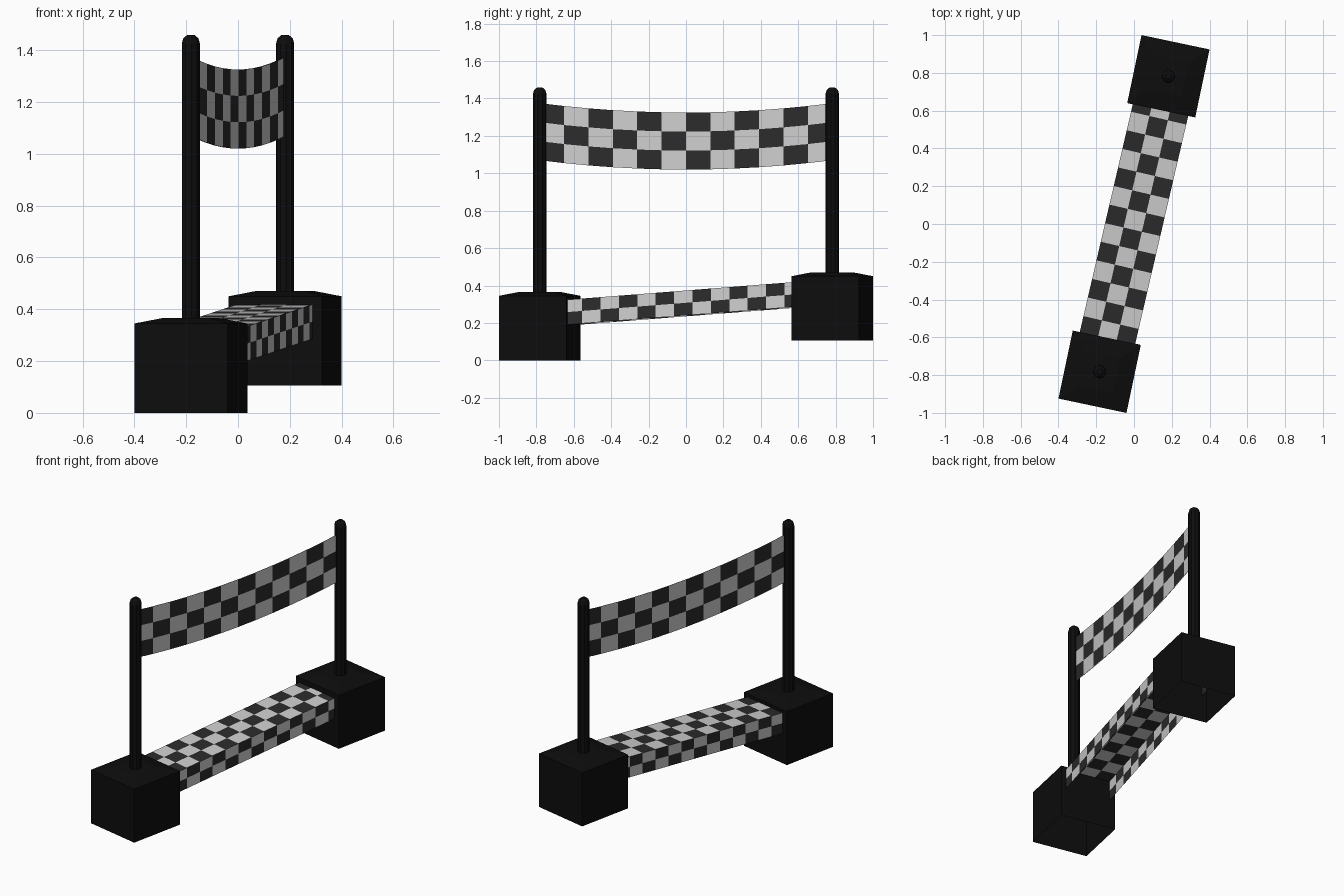
import bpy, bmesh, math

if "Cube" in bpy.data.objects:
    bpy.data.objects.remove(bpy.data.objects["Cube"])

ANGLE = math.radians(-13.1)     # the whole gate is turned about z
HALF = 0.803                    # post distance from the centre


def material(name, r, g, b):
    m = bpy.data.materials.new(name)
    m.diffuse_color = (r, g, b, 1)
    m.use_nodes = True
    m.node_tree.nodes["Principled BSDF"].inputs["Base Color"].default_value = m.diffuse_color
    return m


black = material("black", 0.004, 0.004, 0.004)
charcoal = material("charcoal_check", 0.024, 0.024, 0.024)
white = material("white_check", 0.62, 0.62, 0.62)


def finish(name, bm, mats, loc=(0, 0, 0), rot=ANGLE):
    me = bpy.data.meshes.new(name)
    bm.to_mesh(me)
    bm.free()
    for m in mats:
        me.materials.append(m)
    ob = bpy.data.objects.new(name, me)
    ob.location = loc
    ob.rotation_euler = (0, 0, rot)
    bpy.context.collection.objects.link(ob)
    return ob


def checker(bm, cols, rows, point, dark):
    """Grid of quads; point(i, j) gives corners, dark(i, j) picks the colour."""
    v = [[bm.verts.new(point(i, j)) for j in range(rows + 1)] for i in range(cols + 1)]
    for i in range(cols):
        for j in range(rows):
            f = bm.faces.new((v[i][j], v[i + 1][j], v[i + 1][j + 1], v[i][j + 1]))
            f.material_index = 1 if dark(i, j) else 0


def loft(bm, rings, cap=True):
    """Skin a stack of equal-length rings and close the last one."""
    vs = [[bm.verts.new(p) for p in r] for r in rings]
    n = len(vs[0])
    for a, b in zip(vs, vs[1:]):
        for k in range(n):
            bm.faces.new((a[k], a[(k + 1) % n], b[(k + 1) % n], b[k]))
    if cap:
        bm.faces.new(vs[-1])


def ring(n, r, z, start=0.0):
    return [(r * math.cos(start + k * math.tau / n), r * math.sin(start + k * math.tau / n), z)
            for k in range(n)]


for label, side, base in (("front", -1, 0.0), ("back", 1, 0.105)):
    loc = (-math.sin(ANGLE) * HALF * side, math.cos(ANGLE) * HALF * side, 0)

    # block, open underneath, with a low raised top
    bm = bmesh.new()
    q = math.sqrt(2) * 0.184
    loft(bm, [ring(4, q, base, math.pi / 4), ring(4, q, base + 0.345, math.pi / 4),
              ring(4, q * 0.5, base + 0.366, math.pi / 4)])
    finish(label + "_block", bm, [black], loc, math.radians(-11.9))

    # round post with domed tip
    bm = bmesh.new()
    loft(bm, [ring(10, r, z) for r, z in ((0.036, base + 0.34), (0.036, 1.425),
                                          (0.030, 1.446), (0.015, 1.458))])
    finish(label + "_post", bm, [black], loc)

# sagging banner, checked on both sides
COLS = 12


def banner_point(x):
    def p(i, j):
        t = i / COLS * 2 - 1
        return (x, t * HALF, 1.02 + 0.05 * t * t + 0.305 * j / 3)
    return p


bm = bmesh.new()
checker(bm, COLS, 3, banner_point(0.002), lambda i, j: (i + j) % 2 == 0)
checker(bm, COLS, 3, banner_point(-0.002), lambda i, j: (COLS - 1 - i + j) % 2 == 0)
bmesh.ops.reverse_faces(bm, faces=[f for f in bm.faces if f.calc_center_median().x < 0])
finish("checked_banner", bm, [white, charcoal])

# sloping checked beam: a channel with top and two sides, open underneath
section = [(-0.15, -0.133), (-0.15, -0.066), (-0.15, 0), (-0.05, 0), (0.05, 0),
           (0.15, 0), (0.15, -0.066), (0.15, -0.133)]
BEAM_COLS = 13


def beam_point(i, j):
    y = 0.02 + (i - BEAM_COLS / 2) * 0.101
    x, drop = section[j]
    return (x, y, 0.371 + 0.076 * y + drop)


bm = bmesh.new()
checker(bm, BEAM_COLS, 7, beam_point, lambda i, j: (i + j) % 2 == 0)
bmesh.ops.reverse_faces(bm, faces=bm.faces[:])
bmesh.ops.recalc_face_normals(bm, faces=bm.faces[:])
finish("checked_beam", bm, [white, charcoal])
